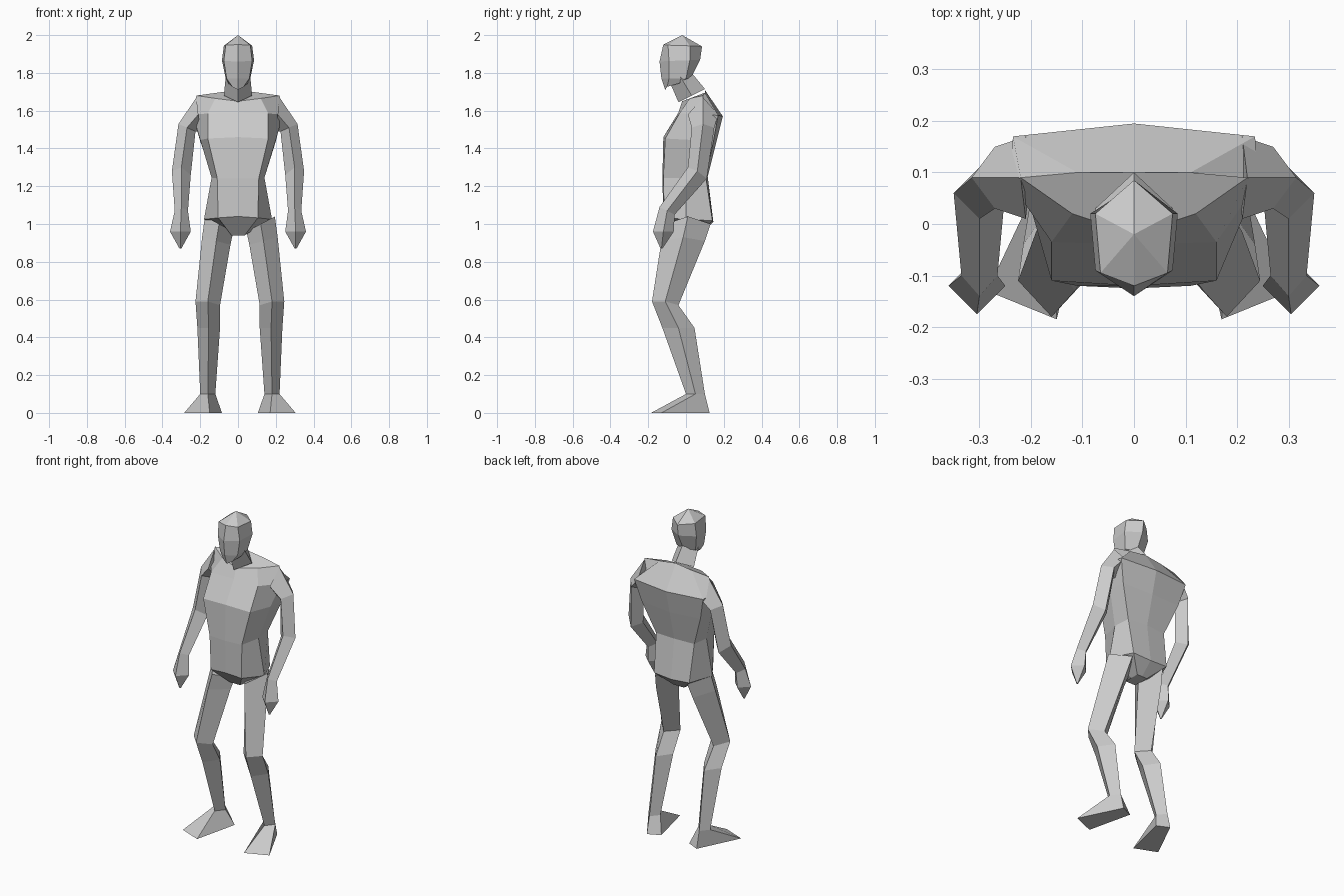
import bpy
import bmesh
from mathutils import Vector

CM = 0.01  # all measurements below are in hundredths of a unit

default_cube = bpy.data.objects.get("Cube")
if default_cube:
    bpy.data.objects.remove(default_cube, do_unlink=True)

grey = bpy.data.materials.new("plain_grey")
grey.use_nodes = True
grey.diffuse_color = (0.6, 0.6, 0.6, 1)
grey.node_tree.nodes["Principled BSDF"].inputs["Base Color"].default_value = grey.diffuse_color


def loft(name, rings):
    """Skin closed rings of equal length, cap both ends and keep flat facets."""
    bm = bmesh.new()
    loops = [[bm.verts.new(Vector(p) * CM) for p in ring] for ring in rings]
    count = len(loops[0])
    for low, high in zip(loops, loops[1:]):
        for i in range(count):
            j = (i + 1) % count
            bm.faces.new((low[i], low[j], high[j], high[i]))
    bm.faces.new(loops[0])
    bm.faces.new(loops[-1])
    bmesh.ops.remove_doubles(bm, verts=bm.verts[:], dist=0.0005)
    bmesh.ops.recalc_face_normals(bm, faces=bm.faces[:])
    mesh = bpy.data.meshes.new(name)
    bm.to_mesh(mesh)
    bm.free()
    mesh.materials.append(grey)
    obj = bpy.data.objects.new(name, mesh)
    bpy.context.collection.objects.link(obj)


def diamond(x, y, z, width, depth, rise_out=0, rise_back=0):
    """Four-cornered limb section: outer, back, inner and front corner."""
    return [(x + width, y, z + rise_out), (x, y + depth, z + rise_back),
            (x - width, y, z - rise_out), (x, y - depth, z - rise_back)]


def symmetric(z_front, z_back, half):
    """Full ring from a half outline that runs front to back on one side."""
    last = len(half) - 1
    side = [(x, y, z_front + (z_back - z_front) * i / last)
            for i, (x, y) in enumerate(half)]
    return side + [(-x, y, z) for x, y, z in reversed(side[1:-1])]


def pair(name, rings, shift=0):
    """Build the same limb on the left and on the right."""
    for label, sign in (("left", 1), ("right", -1)):
        loft(f"{label}_{name}",
             [[(sign * x + shift, y, z) for x, y, z in ring] for ring in rings])


# Torso: crotch, hips, waist, armpits, upper chest, shoulder line
loft("torso", [
    symmetric(94, 94, [(0, -3), (3.5, -3), (3.5, 2), (3.5, 7), (0, 7)]),
    symmetric(104, 101, [(0, -12), (10.5, -11.5), (18, 0), (12, 14), (0, 14.5)]),
    symmetric(124, 125, [(0, -12.5), (11, -12), (14, 0), (13, 10.5), (0, 11.5)]),
    symmetric(146, 143, [(0, -12), (16, -11), (20, 3), (20, 14.5), (0, 16)]),
    symmetric(159, 157, [(0, -4), (16, -3.5), (24, 8), (23.5, 17), (0, 19.5)]),
    symmetric(165, 171, [(0, -2), (12, 2), (22, 9), (11, 10), (0, 10)]),
])

# Neck, leaning forward
loft("neck", [diamond(0, 3, 168, 7.5, 7, 0, 3.5), diamond(0, -3, 178, 6.5, 6, 0, 2)])

# Head: chin, jaw, cheeks, brow, and a crown that closes to one point
loft("head", [
    symmetric(171, 176, [(0, -11), (3, -10), (5, -4), (0, 0)]),
    symmetric(177, 177, [(0, -13), (6, -9), (6.5, 0), (0, 2.5)]),
    symmetric(186, 187, [(0, -14), (7.5, -9), (8.5, 2), (0, 7.5)]),
    symmetric(195, 194, [(0, -12), (6.5, -9.5), (7.5, 2), (0, 8.5)]),
    symmetric(200, 200, [(0, -2)] * 4),
])

# Arms: shoulder, upper arm, elbow, wrist
wrist = diamond(30, -10, 107, 3.5, 4, 0, -2)
pair("arm", [
    diamond(21, 9, 158, 1, 8, 9),
    diamond(27, 9, 151, 4.5, 6, 2),
    diamond(30, 6, 127, 5, 5, 1, -3),
    wrist,
])

# Hands: wrist, palm, fingertips
pair("hand", [wrist, diamond(30.5, -12, 96, 5.5, 5.5), diamond(30.5, -13, 87, 0.5, 0.5)])

# Legs: hip, thigh, knee, calf, ankle
ankle = diamond(17, 5, 10, 4, 5)
pair("leg", [
    diamond(11, 1, 100, 7.5, 12, 4),
    diamond(12.5, -1.5, 91, 7.5, 11.5, 2),
    diamond(17, -11, 58, 6.5, 7, 1, -1),
    diamond(16.5, -4, 45, 6, 8.5),
    ankle,
], shift=1)

# Feet: ankle down to a sole turned outwards
sole = [(29.5, -13, 0), (17, 12.5, 0), (9.5, 9, 0), (16, -18.5, 0)]
pair("foot", [ankle, sole], shift=1)
